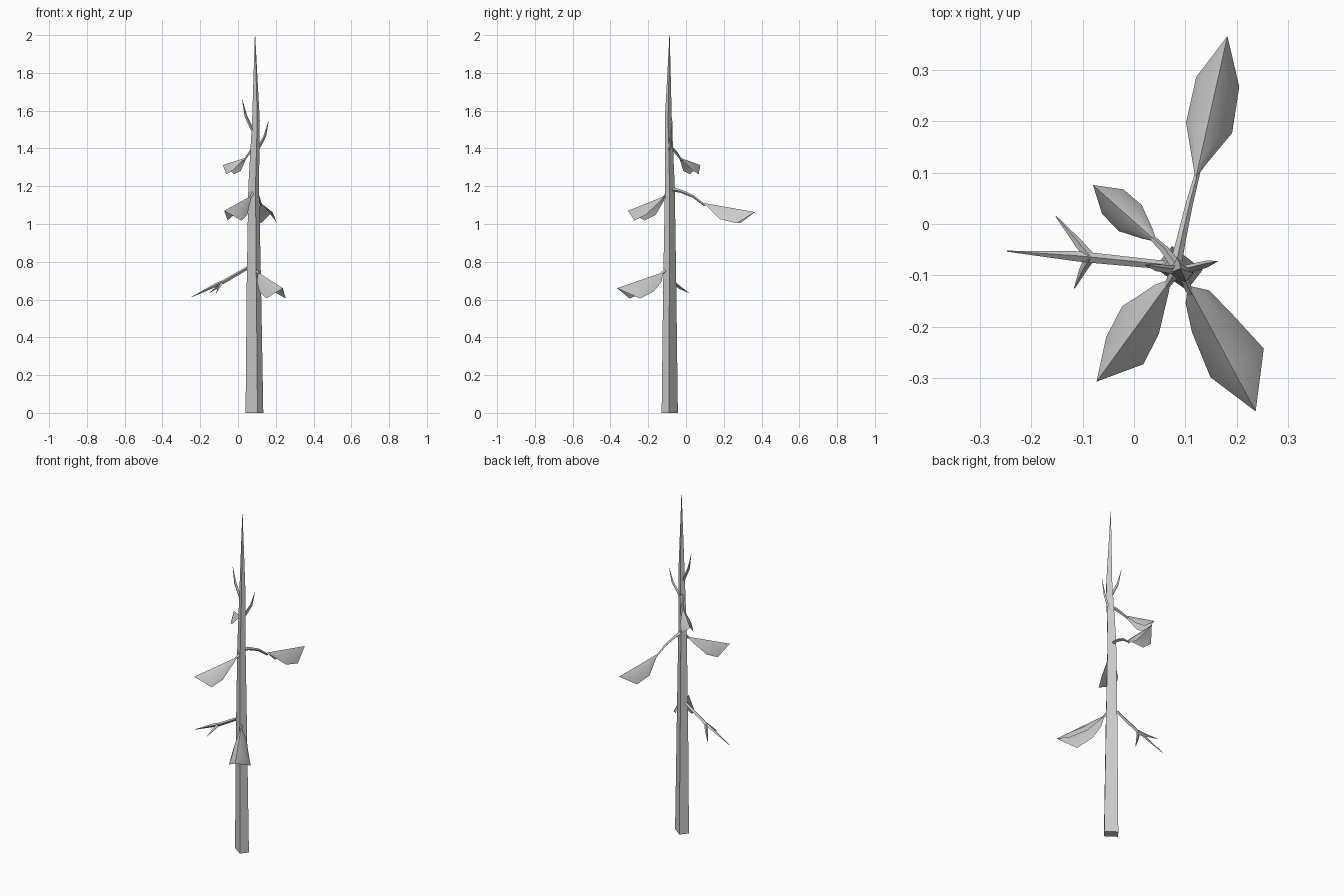
import bpy
from mathutils import Vector

if "Cube" in bpy.data.objects:
    bpy.data.objects.remove(bpy.data.objects["Cube"])


def make_object(name, verts, faces):
    mesh = bpy.data.meshes.new(name)
    mesh.from_pydata([tuple(v) for v in verts], [], faces)
    mesh.update()
    obj = bpy.data.objects.new(name, mesh)
    bpy.context.collection.objects.link(obj)
    for p in mesh.polygons:
        p.use_smooth = True
    return obj


def loft(name, rings):
    """Skin equal-sized rings; cap both ends."""
    n = len(rings[0])
    verts = [v for r in rings for v in r]
    faces = [(i * n + j, i * n + (j + 1) % n, (i + 1) * n + (j + 1) % n, (i + 1) * n + j)
             for i in range(len(rings) - 1) for j in range(n)]
    faces.append(tuple(reversed(range(n))))
    faces.append(tuple(range(len(verts) - n, len(verts))))
    return make_object(name, verts, faces)


def twig(name, path):
    """Four-sided tapering tube through (x, y, z, radius) points."""
    pts = [Vector(p[:3]) for p in path]
    rings = []
    for i, p in enumerate(pts):
        d = (pts[min(i + 1, len(pts) - 1)] - pts[max(i - 1, 0)]).normalized()
        a = d.cross(Vector((0.05, 0.1, 1))).normalized()
        b = d.cross(a)
        r = path[i][3]
        rings.append([p + a * r, p + b * r, p - a * r, p - b * r])
    return loft(name, rings)


def leaf(name, base, tip, stations, droop):
    """Tent-shaped blade; stations are (t, left width, right width, droop factor)."""
    base, tip = Vector(base), Vector(tip)
    d = tip - base
    side = Vector((d.y, -d.x, 0)).normalized()
    section = [(-1, 1), (-0.65, 0.42), (0, 0), (0.65, 0.42), (1, 1)]
    verts = [base]
    for t, wl, wr, f in stations:
        for u, drop in section:
            verts.append(base + d * t + side * u * (wl if u < 0 else wr)
                         - Vector((0, 0, droop * f * drop)))
    verts.append(tip)
    n, rows, last = 5, len(stations), len(verts) - 1
    faces = []
    for j in range(n - 1):
        faces.append((0, 1 + j, 2 + j))
        for i in range(rows - 1):
            a = 1 + i * n + j
            faces.append((a, a + n, a + n + 1, a + 1))
        a = 1 + (rows - 1) * n + j
        faces.append((a, last, a + 1))
    return make_object(name, verts, faces)


# Trunk: rotated rectangular section tapering to a point
corners = [(0.047, -0.002), (0.013, 0.044) and (-0.013, 0.044), (-0.047, 0.002), (0.016, -0.042)]
levels = [(0, 0.087, -0.087, 1), (0.7, 0.084, -0.087, 0.8), (1.2, 0.083, -0.086, 0.6),
          (1.55, 0.095, -0.094, 0.43), (2.0, 0.09, -0.087, 0.02)]
loft("trunk", [[Vector((x + cx * s, y + cy * s, z)) for cx, cy in corners]
               for z, x, y, s in levels])

# Drooping dead branch with two side forks
twig("dead_branch", [(0.09, -0.083, 0.79, 0.008), (-0.08, -0.066, 0.692, 0.01),
                     (-0.11, -0.063, 0.68, 0.01), (-0.247, -0.053, 0.613, 0.001)])
twig("fork_back", [(-0.085, -0.066, 0.69, 0.01), (-0.11, -0.035, 0.665, 0.008),
                   (-0.152, 0.015, 0.635, 0.001)])
twig("fork_front", [(-0.085, -0.064, 0.69, 0.01), (-0.1, -0.09, 0.665, 0.007),
                    (-0.116, -0.125, 0.635, 0.001)])

# Upright twigs near the top
twig("upper_twig_left", [(0.085, -0.09, 1.48, 0.009), (0.042, -0.085, 1.57, 0.007),
                         (0.022, -0.08, 1.66, 0.001)])
twig("upper_twig_right", [(0.095, -0.09, 1.38, 0.009), (0.142, -0.078, 1.465, 0.007),
                          (0.162, -0.073, 1.545, 0.001)])

# Leaf stems
twig("stem_back", [(0.08, -0.085, 1.185, 0.012), (0.092, -0.03, 1.175, 0.009),
                   (0.108, 0.04, 1.145, 0.007), (0.124, 0.1, 1.098, 0.005)])
twig("stem_right", [(0.09, -0.09, 0.765, 0.011), (0.11, -0.135, 0.735, 0.006)])
twig("stem_left", [(0.083, -0.09, 1.17, 0.011), (0.064, -0.12, 1.14, 0.006)])
twig("stem_small", [(0.085, -0.085, 1.41, 0.011), (0.06, -0.05, 1.375, 0.008),
                    (0.03, -0.022, 1.335, 0.005)])

# Leaves
leaf("leaf_back", (0.12, 0.088, 1.112), (0.182, 0.366, 1.063),
     [(0.1, 0.012, 0.012, 0.2), (0.36, 0.042, 0.05, 0.9), (0.68, 0.042, 0.044, 1)], 0.075)
leaf("leaf_right", (0.105, -0.12, 0.745), (0.237, -0.365, 0.66),
     [(0.1, 0.032, 0.02, 0.5), (0.3, 0.048, 0.036, 0.9), (0.64, 0.072, 0.046, 1)], 0.085)
leaf("leaf_left", (0.072, -0.108, 1.15), (-0.073, -0.307, 1.07),
     [(0.1, 0.012, 0.018, 0.25), (0.4, 0.043, 0.046, 0.9), (0.67, 0.054, 0.036, 1)], 0.078)
for o in bpy.data.objects:
    if o.name in ("leaf_right", "leaf_left"):
        o.data.update()
leaf("leaf_small", (0.045, -0.035, 1.352), (-0.08, 0.076, 1.312),
     [(0.15, 0.014, 0.014, 0.3), (0.42, 0.034, 0.034, 0.9), (0.7, 0.03, 0.033, 1)], 0.06)

# Smooth the leaves and wood while keeping hard edges
for o in bpy.data.objects:
    o.select_set(True)
bpy.context.view_layer.objects.active = bpy.data.objects["trunk"]
bpy.ops.object.shade_smooth_by_angle(angle=0.9)
